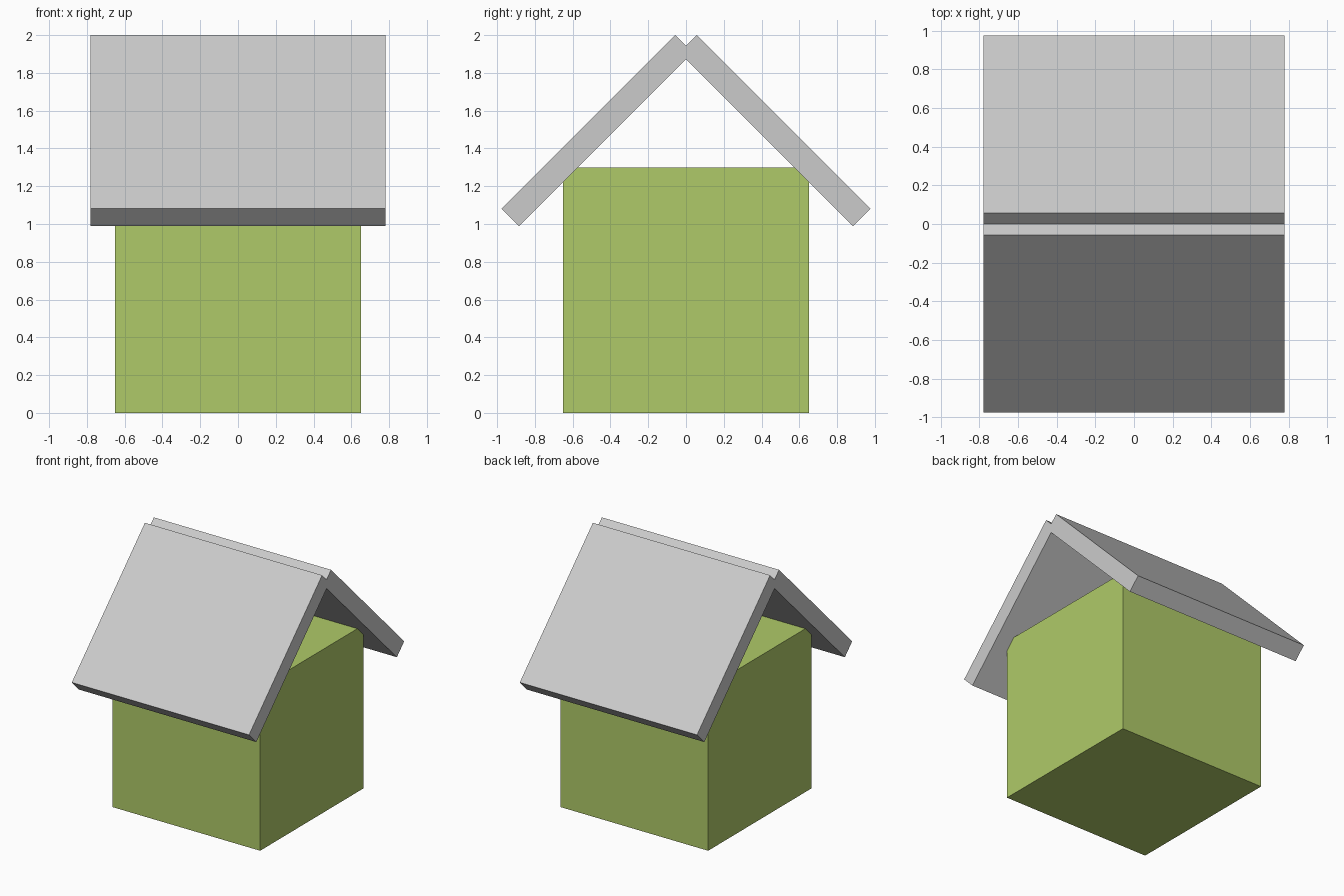
import bpy
import math
from mathutils import Matrix

if "Cube" in bpy.data.objects:
    bpy.data.objects.remove(bpy.data.objects["Cube"])


def box(name, size, loc, rot_x=0.0):
    bpy.ops.mesh.primitive_cube_add(size=1)
    ob = bpy.context.object
    ob.name = name
    m = (Matrix.Translation(loc) @ Matrix.Rotation(rot_x, 4, 'X')
         @ Matrix.Diagonal((*size, 1)))
    ob.data.transform(m)
    return ob


# House body
body = box("house_body", (1.3, 1.3, 1.3), (0, 0, 0.65))
green = bpy.data.materials.new("wall_green")
green.diffuse_color = (0.43, 0.59, 0.14, 1)
green.use_nodes = True
green.node_tree.nodes["Principled BSDF"].inputs["Base Color"].default_value = green.diffuse_color
body.data.materials.append(green)

# Two roof slabs crossing at the ridge
for name, side in (("roof_front", -1), ("roof_back", 1)):
    box(name, (1.56, 1.3, 0.13), (0, side * 0.47, 1.4945),
        -side * math.radians(45))
